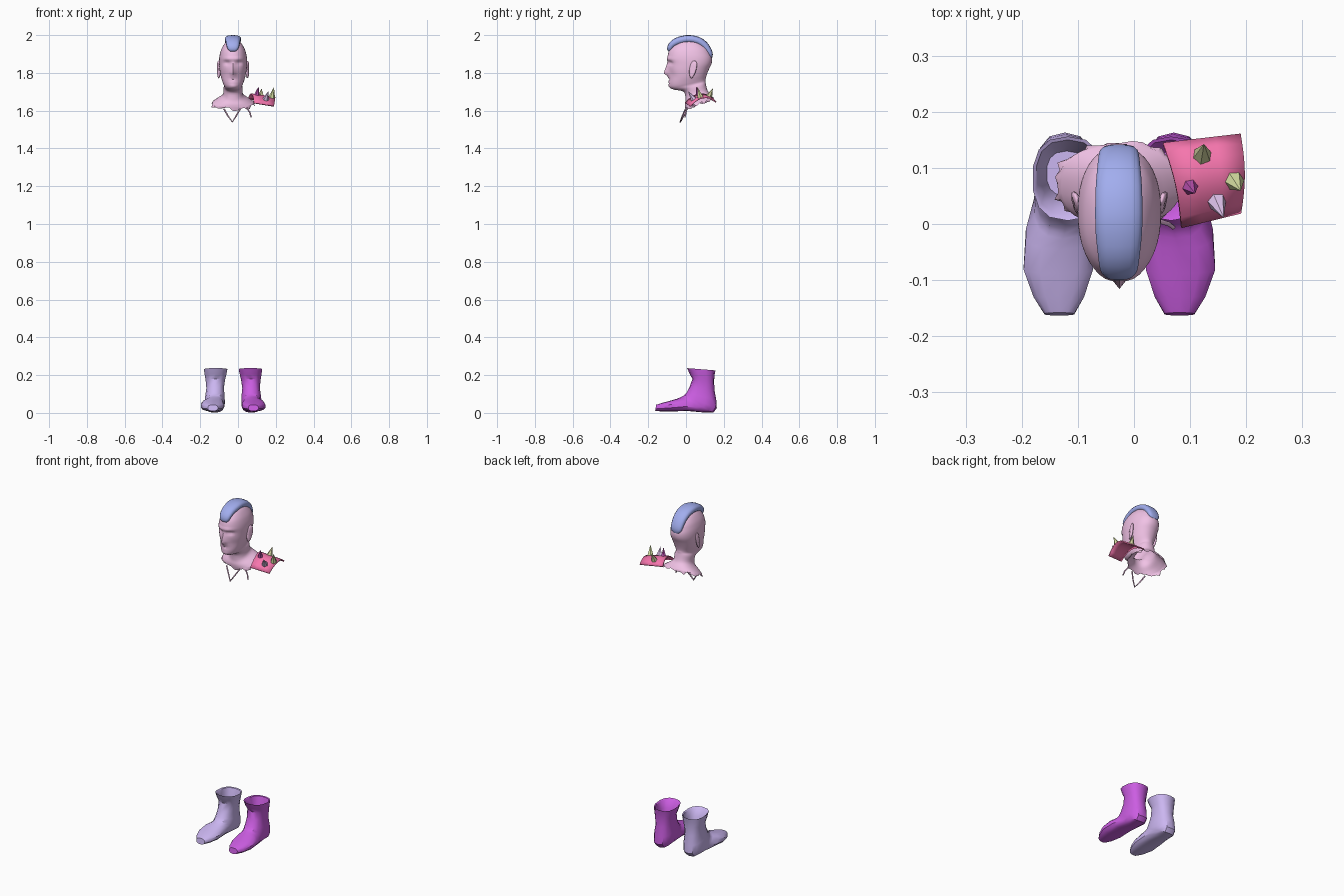
import bpy, bmesh, math, random
from mathutils import Vector
from math import exp

if "Cube" in bpy.data.objects:
    bpy.data.objects.remove(bpy.data.objects["Cube"])

random.seed(4)
CX = -0.026          # symmetry axis of the figure


def material(name, rgb):
    m = bpy.data.materials.new(name)
    m.diffuse_color = (*rgb, 1)
    m.use_nodes = True
    m.node_tree.nodes["Principled BSDF"].inputs["Base Color"].default_value = m.diffuse_color
    return m


SKIN = material("skin_pink", (0.88, 0.54, 0.79))
BLUE = material("hair_blue", (0.36, 0.42, 0.86))
LILAC = material("lilac", (0.60, 0.47, 0.88))
PURPLE = material("purple", (0.60, 0.11, 0.76))
RED = material("pad_red", (0.92, 0.18, 0.42))
OLIVE = material("olive", (0.62, 0.62, 0.34))
LIME = material("lime", (0.70, 0.77, 0.38))
PLUM = material("plum", (0.48, 0.08, 0.42))
PALE = material("pale_violet", (0.76, 0.56, 0.86))


def finish(bm, name, mat, angle=40):
    bmesh.ops.recalc_face_normals(bm, faces=bm.faces)
    me = bpy.data.meshes.new(name)
    bm.to_mesh(me)
    bm.free()
    ob = bpy.data.objects.new(name, me)
    bpy.context.collection.objects.link(ob)
    me.materials.append(mat)
    bpy.ops.object.select_all(action='DESELECT')
    ob.select_set(True)
    bpy.context.view_layer.objects.active = ob
    if angle:
        bpy.ops.object.shade_smooth_by_angle(angle=math.radians(angle))
    return ob


def refine(rows, steps):
    """Catmull-Rom interpolation between table rows."""
    out = []
    for i in range(len(rows) - 1):
        a, b, c, d = (rows[max(0, min(len(rows) - 1, i + k))] for k in (-1, 0, 1, 2))
        for s in range(steps):
            t = s / steps
            out.append([0.5 * (2 * q + (r - p) * t + (2 * p - 5 * q + 4 * r - w) * t * t
                               + (3 * q - p - 3 * r + w) * t ** 3)
                        for p, q, r, w in zip(a, b, c, d)])
    return out + [list(rows[-1])]


def loft(rows, sides, power=2.0, caps=(True, True), mirror=None):
    """Rows: front y, z, back y, z, half width, centre x."""
    bm = bmesh.new()
    rings = []
    for fy, fz, by, bz, w, cx in rows:
        ring = []
        for k in range(sides):
            t = 2 * math.pi * k / sides
            c, s = math.cos(t), math.sin(t)
            c = math.copysign(abs(c) ** (2 / power), c)
            s = math.copysign(abs(s) ** (2 / power), s)
            x = cx + w * s
            if mirror is not None:
                x = 2 * mirror - x
            ring.append(bm.verts.new((x, (fy + by) / 2 + c * (fy - by) / 2,
                                      (fz + bz) / 2 + c * (fz - bz) / 2)))
        rings.append(ring)
    for a, b in zip(rings, rings[1:]):
        for k in range(sides):
            j = (k + 1) % sides
            bm.faces.new((a[k], a[j], b[j], b[k]))
    if caps[0]:
        bm.faces.new(rings[0])
    if caps[1]:
        bm.faces.new(rings[-1])
    return bm, rings


# Head, neck and torn collar of skin
head = [(.005, 1.977, .025, 1.977, .008), (-.045, 1.963, .075, 1.963, .038),
        (-.082, 1.930, .115, 1.930, .060), (-.095, 1.900, .131, 1.900, .070),
        (-.097, 1.870, .138, 1.875, .074), (-.093, 1.840, .135, 1.848, .074),
        (-.092, 1.805, .122, 1.820, .071), (-.090, 1.765, .110, 1.790, .064),
        (-.086, 1.728, .104, 1.768, .054), (-.066, 1.712, .104, 1.755, .048),
        (-.012, 1.700, .105, 1.742, .050), (-.003, 1.660, .115, 1.705, .054),
        (-.006, 1.632, .133, 1.683, .088), (-.004, 1.612, .145, 1.668, .115)]
bm, rings = loft(refine([(*r, CX) for r in head], 4), 40, 2.2, (True, False))


def bump(x, z, x0, z0, sx, sz):
    return exp(-((x - x0) / sx) ** 2 - ((z - z0) / sz) ** 2)


for v in bm.verts:
    x, y, z = abs(v.co.x - CX), v.co.y, v.co.z
    if y < 0 and z > 1.715:
        nose = 0
        if 1.78 < z < 1.865:
            rise = min(1, (1.865 - z) / .058) * min(1, (z - 1.78) / .014)
            nose = .024 * rise * exp(-(x / .013) ** 2)
        v.co.y += (-nose + .013 * bump(x, z, .031, 1.853, .016, .011)
                   - .007 * bump(x, z, .022, 1.874, .03, .009)
                   - .005 * bump(x, z, 0, 1.772, .022, .006)
                   + .005 * bump(x, z, 0, 1.763, .026, .005)
                   - .005 * bump(x, z, 0, 1.755, .02, .006)
                   - .006 * bump(x, z, 0, 1.73, .022, .012)
                   + .006 * bump(x, z, .045, 1.785, .018, .025))
for v in rings[-1]:      # ragged edge
    c = Vector((CX, .07, v.co.z))
    v.co = c + (v.co - c) * random.uniform(.9, 1.07)
    v.co.z += random.uniform(-.016, .006)
finish(bm, "head_and_neck", SKIN, 50)

# Ears
for side in (-1, 1):
    bm = bmesh.new()
    bmesh.ops.create_uvsphere(bm, u_segments=12, v_segments=8, radius=1)
    for v in bm.verts:
        x, y, z = v.co
        hollow = .006 * exp(-(y * y + z * z) / .25) if x > 0 else 0
        y *= .8 + .2 * z
        v.co = (CX + side * (.076 + .010 * x - hollow + .007 * y),
                .036 + .024 * y + .008 * z, 1.818 + .047 * z)
    finish(bm, "ear", SKIN, 60)

# Crest of hair
crest = [(-.097, 1.918, -.088, 1.912, .014), (-.100, 1.932, -.075, 1.920, .027),
         (-.090, 1.957, -.065, 1.935, .034), (-.060, 1.983, -.045, 1.945, .038),
         (-.020, 1.996, -.012, 1.955, .042), (.020, 2.000, .020, 1.958, .043),
         (.070, 1.990, .058, 1.950, .042), (.110, 1.963, .088, 1.930, .039),
         (.135, 1.925, .108, 1.905, .036), (.142, 1.897, .120, 1.888, .031),
         (.138, 1.880, .125, 1.878, .016)]
bm, _ = loft(refine([(*r, CX - .001) for r in crest], 2), 14, 2.6)
finish(bm, "hair_crest", BLUE, 50)

# Dangling strands under the collar
for pts in ([(-.075, 0, 1.61), (-.055, -.012, 1.575), (-.03, -.03, 1.54),
             (-.010, -.02, 1.572), (.012, -.002, 1.61)],
            [(.045, .005, 1.615), (.062, 0, 1.592), (.070, -.006, 1.565)]):
    cu = bpy.data.curves.new("strand", 'CURVE')
    cu.dimensions = '3D'
    cu.bevel_depth, cu.bevel_resolution = .004, 1
    cu.use_fill_caps = True
    sp = cu.splines.new('POLY')
    sp.points.add(len(pts) - 1)
    for p, q in zip(sp.points, pts):
        p.co = (*q, 1)
    cu.materials.append(SKIN)
    bpy.context.collection.objects.link(bpy.data.objects.new("strand", cu))

# Boots: inside of the shaft, rim, ankle, heel, foot and toe
boot = [(.050, .140, .130, .140, .036, .068), (.040, .190, .140, .190, .050, .066),
        (.016, .230, .150, .222, .057, .066), (.006, .237, .156, .225, .063, .066),
        (.020, .205, .152, .205, .059, .067), (.034, .180, .149, .175, .053, .068),
        (.020, .140, .150, .125, .047, .069), (.002, .105, .160, .070, .052, .070),
        (-.010, .093, .163, .025, .054, .071), (-.018, .088, .145, .001, .053, .072),
        (-.026, .084, .085, .003, .052, .075), (-.045, .076, .010, .010, .061, .081),
        (-.088, .063, -.070, .008, .063, .083), (-.130, .052, -.130, .008, .046, .082),
        (-.158, .043, -.163, .010, .027, .081)]
for name, mat, mir in (("boot_purple", PURPLE, None), ("boot_lilac", LILAC, CX)):
    bm, _ = loft(boot, 14, 2.5, mirror=mir)
    finish(bm, name, mat, 35)


# Shoulder pad
def pad(u, v):
    inner = Vector((.052 + .032 * v + .006 * math.sin(math.pi * v), .143 - .148 * v, 0))
    outer = Vector((.190 + .007 * math.sin(math.pi * v), .159 - .138 * v, 0))
    p = inner.lerp(outer, u)
    d = v - .4
    p.z = 1.688 - .018 * u - (.13 if d > 0 else .16) * d * d
    return p


bm = bmesh.new()
NU, NV = 3, 8
grid = [[bm.verts.new(pad(i / NU, j / NV)) for j in range(NV + 1)] for i in range(NU + 1)]
for i in range(NU):
    for j in range(NV):
        bm.faces.new((grid[i][j], grid[i][j + 1], grid[i + 1][j + 1], grid[i + 1][j]))
ob = finish(bm, "shoulder_pad", RED, 35)
mod = ob.modifiers.new("thickness", 'SOLIDIFY')
mod.thickness, mod.offset = .007, 0

# Spikes standing square to the pad
for u, v, h, mat in ((.45, .20, .050, OLIVE), (.85, .57, .060, LIME),
                     (.20, .55, .050, PLUM), (.58, .78, .055, PALE)):
    e = .02
    n = (pad(u, v + e) - pad(u, v - e)).cross(pad(u + e, v) - pad(u - e, v)).normalized()
    bm = bmesh.new()
    bmesh.ops.create_cone(bm, segments=6, cap_ends=True, radius1=.018 if mat != PLUM else .015,
                          radius2=0, depth=h)
    rot = n.to_track_quat('Z', 'Y')
    for vert in bm.verts:
        vert.co = pad(u, v) + rot @ (vert.co + Vector((0, 0, h / 2)))
    finish(bm, "pad_spike", mat, 0)
